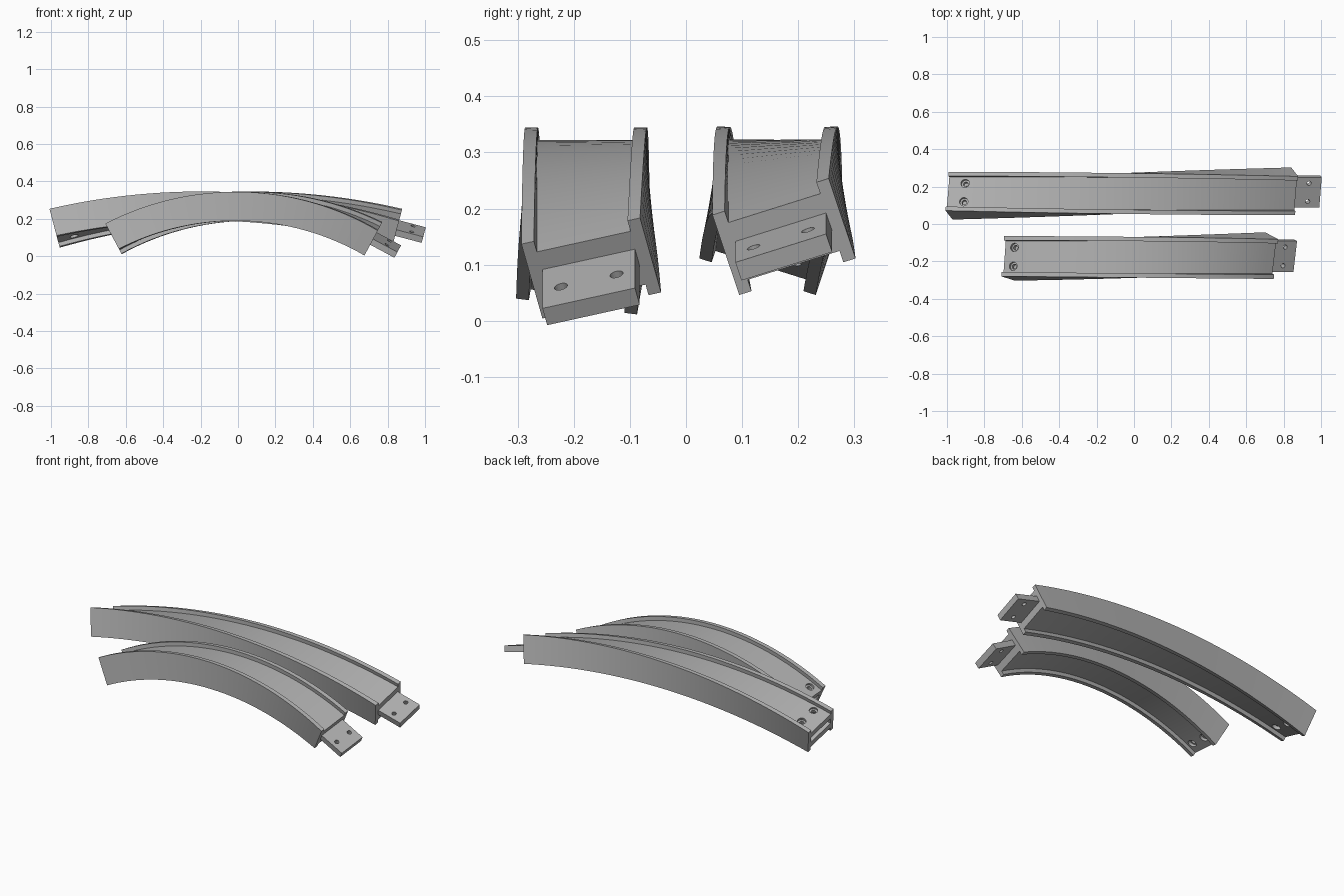
import bpy, bmesh, math
from mathutils import Matrix, Vector

cube = bpy.data.objects.get("Cube")
if cube:
    bpy.data.objects.remove(cube)

grey = bpy.data.materials.new("plain_grey")
grey.use_nodes = True
COLOUR = (0.43, 0.43, 0.43, 1)
grey.diffuse_color = COLOUR
grey.node_tree.nodes["Principled BSDF"].inputs["Base Color"].default_value = COLOUR

# Section: a solid core in three equal layers, with low rims above and below
HALF, WALL, RIM, LAYER = 0.109, 0.023, 0.022, 0.037
IN = HALF - WALL
CORE = 3 * LAYER
TONGUE_LEN, OVERLAP, SOCKET_LEN = 0.147, 0.01, 0.16
PIVOT = 0.018          # depth of the twist axis below the deck
DECK_TOP = 0.322
SEGMENTS = 32


def finish(name, bm, smooth=False):
    bmesh.ops.recalc_face_normals(bm, faces=bm.faces)
    mesh = bpy.data.meshes.new(name)
    bm.to_mesh(mesh)
    bm.free()
    mesh.materials.append(grey)
    obj = bpy.data.objects.new(name, mesh)
    bpy.context.collection.objects.link(obj)
    if smooth:
        bpy.ops.object.select_all(action="DESELECT")
        obj.select_set(True)
        bpy.context.view_layer.objects.active = obj
        bpy.ops.object.shade_smooth_by_angle(angle=math.radians(25))
    return obj


def box(frame, x0, x1, width, z0, z1):
    bm = bmesh.new()
    centre = Matrix.Translation(((x0 + x1) / 2, 0, (z0 + z1) / 2))
    size = Matrix.Diagonal((x1 - x0, width, z1 - z0, 1))
    bmesh.ops.create_cube(bm, size=1, matrix=frame @ centre @ size)
    return bm


def cut(target, label, bm):
    """Subtract a hidden helper shape from a part."""
    cutter = finish(f"{target.name}_{label}_cutter", bm)
    cutter.hide_render = True
    cutter.hide_viewport = True
    mod = target.modifiers.new(label, "BOOLEAN")
    mod.operation = "DIFFERENCE"
    mod.solver = "EXACT"
    mod.object = cutter


def drill(target, frame, x, y, z, radius, depth):
    """Cut a round hole centred on a point of a local frame."""
    bm = bmesh.new()
    bmesh.ops.create_cone(bm, cap_ends=True, segments=20, radius1=radius,
                          radius2=radius, depth=depth,
                          matrix=frame @ Matrix.Translation((x, y, z)))
    cut(target, "hole", bm)


def track(name, cx, cy, radius, half_angle, twist_left, twist_right, bolt_x):
    half_angle = math.radians(half_angle)

    def frame(s):
        """Deck frame along the arch: x along, y across, z out; s is -1 to 1."""
        a = s * half_angle
        twist = (twist_right - twist_left) / 2 * s + (twist_right + twist_left) / 2 * s * s
        r = radius - PIVOT
        axis = Vector((cx + r * math.sin(a), cy,
                       DECK_TOP - PIVOT - r * (1 - math.cos(a))))
        return (Matrix.Translation(axis) @ Matrix.Rotation(a, 4, "Y")
                @ Matrix.Rotation(math.radians(twist), 4, "X")
                @ Matrix.Translation((0, 0, PIVOT)))

    # Arched beam: rimmed section swept along the twisting arch
    low = -CORE - RIM
    right = [(IN, 0), (IN, RIM), (HALF, RIM), (HALF, low), (IN, low), (IN, -CORE)]
    profile = right + [(-y, z) for y, z in reversed(right)]
    bm = bmesh.new()
    rings = []
    for i in range(SEGMENTS + 1):
        f = frame(2 * i / SEGMENTS - 1)
        rings.append([bm.verts.new(f @ Vector((0, y, z))) for y, z in profile])
    n = len(profile)
    for r0, r1 in zip(rings, rings[1:]):
        for j in range(n):
            k = (j + 1) % n
            bm.faces.new((r0[j], r0[k], r1[k], r1[j]))
    for ring in (rings[0], rings[-1]):
        bm.faces.new(ring)
    beam = finish(name + "_beam", bm, smooth=True)

    # Socket in the left end, with bolt holes counterbored above and below
    f = frame(-1)
    cut(beam, "socket", box(f, -0.03, SOCKET_LEN, 2 * IN, -2 * LAYER, -LAYER))
    for y in (-0.051, 0.051):
        drill(beam, f, bolt_x, y, -CORE / 2, 0.013, 0.2)
        for z in (0.005, -CORE - 0.005):
            drill(beam, f, bolt_x, y, z, 0.023, 0.04)

    # Joining tongue out of the middle layer of the right end
    f = frame(1)
    tongue = finish(name + "_tongue",
                    box(f, -OVERLAP, TONGUE_LEN, 2 * IN - 0.002, -2 * LAYER + 0.002, -LAYER))
    for y in (-0.051, 0.051):
        drill(tongue, f, 0.08, y, -LAYER, 0.012, 0.15)


track("front_track", 0.029, -0.178, 1.53, 28.1, -8.5, 14, 0.055)
track("back_track", -0.065, 0.163, 3.65, 14.75, -18, 18, 0.09)
